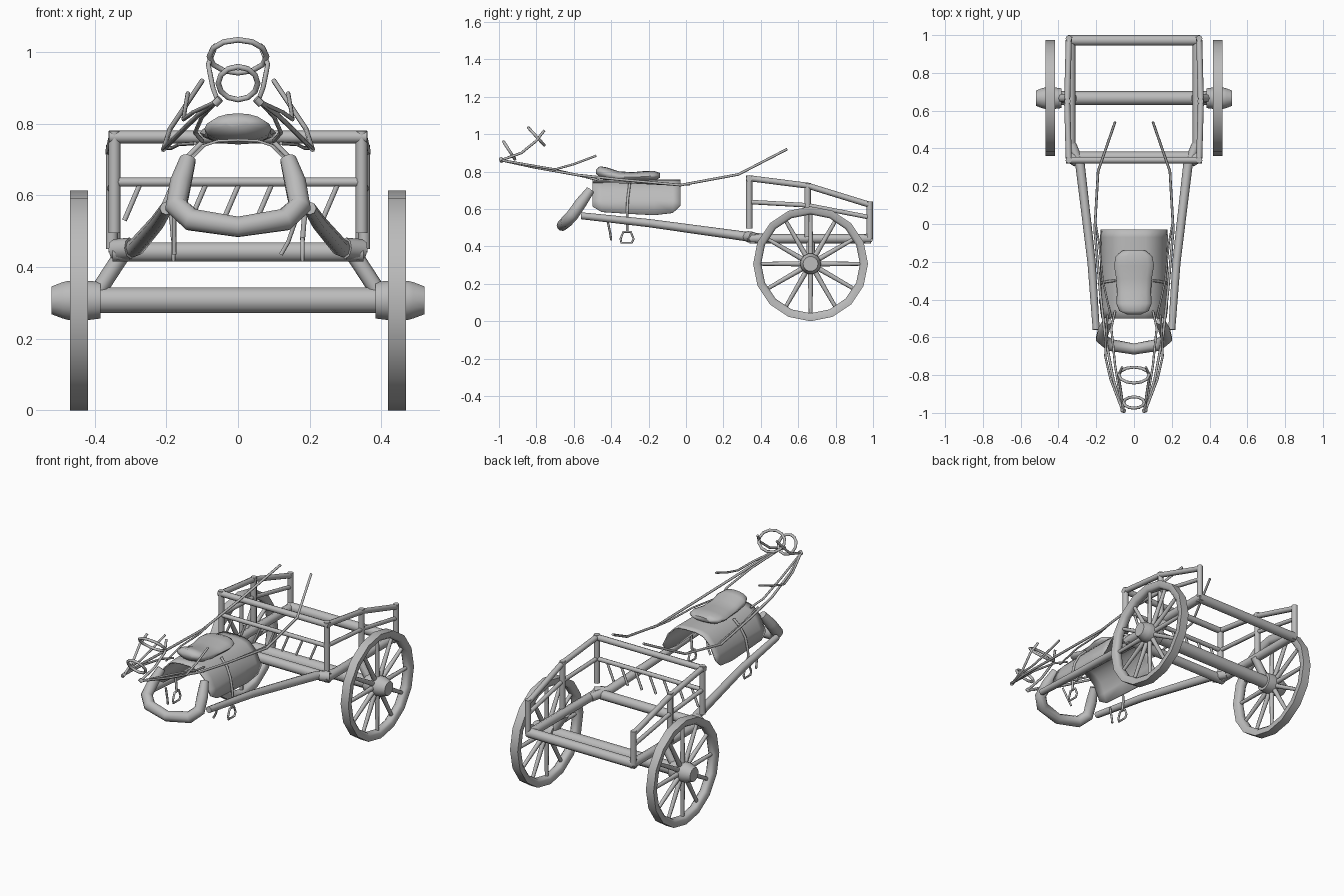
import bpy
import bmesh
from math import sin, cos, pi, radians
from mathutils import Vector

cube = bpy.data.objects.get("Cube")
if cube:
    bpy.data.objects.remove(cube)

grey = bpy.data.materials.new("plain_grey")
grey.use_nodes = True
grey.diffuse_color = (0.5, 0.5, 0.5, 1)
grey.node_tree.nodes["Principled BSDF"].inputs["Base Color"].default_value = (0.5, 0.5, 0.5, 1)


def finish(ob, angle=65):
    """Give the part its colour and smooth shading with sharp edges kept."""
    ob.data.materials.append(grey)
    bpy.ops.object.select_all(action='DESELECT')
    ob.select_set(True)
    bpy.context.view_layer.objects.active = ob
    if ob.type == 'CURVE':
        bpy.ops.object.convert(target='MESH')
    bpy.ops.object.shade_smooth_by_angle(angle=radians(angle))


def tube(name, paths, radius, mirror=False, cyclic=False, res=2):
    """Round bars along point paths; an optional fourth value scales the radius."""
    curve = bpy.data.curves.new(name, 'CURVE')
    curve.dimensions = '3D'
    curve.bevel_depth = radius
    curve.bevel_resolution = res
    curve.use_fill_caps = True
    for side in ((1, -1) if mirror else (1,)):
        for path in paths:
            spline = curve.splines.new('POLY')
            spline.points.add(len(path) - 1)
            spline.use_cyclic_u = cyclic
            for p, co in zip(spline.points, path):
                p.co = (co[0] * side, co[1], co[2], 1)
                p.radius = co[3] if len(co) > 3 else 1
    ob = bpy.data.objects.new(name, curve)
    bpy.context.collection.objects.link(ob)
    finish(ob)


def mesh_part(name, bm):
    bmesh.ops.recalc_face_normals(bm, faces=bm.faces)
    me = bpy.data.meshes.new(name)
    bm.to_mesh(me)
    bm.free()
    ob = bpy.data.objects.new(name, me)
    bpy.context.collection.objects.link(ob)
    return ob


def loft(bm, rings, closed, wrap=False):
    """Skin rows of points; closed joins row ends, wrap joins last row to first."""
    rows = [[bm.verts.new(p) for p in ring] for ring in rings]
    pairs = list(zip(rows, rows[1:])) + ([(rows[-1], rows[0])] if wrap else [])
    for a, b in pairs:
        n = len(a)
        for i in range(n if closed else n - 1):
            j = (i + 1) % n
            bm.faces.new((a[i], a[j], b[j], b[i]))
    if closed and not wrap:
        bm.faces.new(rows[0])
        bm.faces.new(rows[-1])


def lathe(name, profile, centre, sides, wrap):
    """Spin an (x, radius) profile about a sideways axis."""
    bm = bmesh.new()
    rings = [[centre + Vector((x, r * cos(2 * pi * i / sides), r * sin(2 * pi * i / sides)))
              for i in range(sides)] for x, r in profile]
    loft(bm, rings, True, wrap)
    finish(mesh_part(name, bm), 50)


# Wheels, hubs and spokes
AXLE_Y, AXLE_Z = 0.666, 0.307
rim = [(-.025, .307), (.025, .307), (.025, .276), (.013, .264), (-.013, .264), (-.025, .276)]
hub = [(-.06, .052), (-.03, .056), (.03, .056), (.045, .052), (.076, .04)]
for side, label in ((1, "left"), (-1, "right")):
    c = Vector((.444 * side, AXLE_Y, AXLE_Z))
    lathe(label + "_wheel_rim", rim, c, 16, True)
    lathe(label + "_hub", [(x * side, r) for x, r in hub], c, 14, False)
    spokes = []
    for i in range(12):
        d = Vector((0, cos(i * pi / 6), sin(i * pi / 6)))
        spokes.append([(*(c + d * .04), 1.4), (*(c + d * .27), 1)])
    tube(label + "_spokes", spokes, .010)
tube("axle", [[(-.39, AXLE_Y, AXLE_Z), (.39, AXLE_Y, AXLE_Z)]], .037, res=3)

# Cart bed frame
for label, y in (("front", .355), ("rear", .972)):
    tube(label + "_bed_beam", [[(-.35, y, .442), (.35, y, .442)]], .028, res=3)
tube("bed_side_rails", [[(.335, .34, .442), (.335, .99, .442)]], .025, mirror=True)
tube("axle_brackets", [[(.32, AXLE_Y, .44), (.395, AXLE_Y, .325)]], .023, mirror=True)

# Box posts, rails and slanted slats
tube("box_posts", [[(.345, .338, .78), (.345, .338, .495)],
                   [(.352, .65, .74), (.352, .65, .45)],
                   [(.345, .982, .64), (.345, .982, .44)]], .017, mirror=True)
tube("upper_side_rails", [[(.345, .335, .765), (.354, .65, .725), (.345, .985, .622)]], .016, mirror=True)
tube("lower_side_rails", [[(.345, .335, .638), (.354, .65, .62), (.345, .985, .555)]], .012, mirror=True)
tube("front_top_rail", [[(-.36, .338, .763), (.36, .338, .763)]], .018)
tube("front_middle_rail", [[(-.34, .338, .637), (.34, .338, .637)]], .013)
slats = [(-.272 + .092 * i, .338, .635) for i in range(7)]
tube("front_slats", [[p, (p[0] - .045, .338, .53)] for p in slats], .007)

# Shafts with joints at the bed
tube("shafts", [[(.2, -.56, .564, .8), (.225, -.2, .525, .95), (.285, .31, .455, 1.1), (.33, .42, .442, 1.1)]],
     .023, mirror=True)
tube("shaft_joints", [[(.3, .33, .452), (.345, .36, .448)]], .03, mirror=True)

# Padded collar
half = [(.14, -.512, .7, .75), (.16, -.56, .635, 1), (.172, -.605, .57, 1.05), (.13, -.64, .532, 1.05)]
tube("collar", [half + [(0, -.662, .512, .95)] + [(-x, y, z, r) for x, y, z, r in reversed(half)]],
     .031, res=3)

# Draped blanket: an open arch with a curved lower hem
bm = bmesh.new()
rings = []
for y, hem, w in ((-.5, .615, .96), (-.45, .585, 1), (-.3, .575, 1),
                  (-.17, .568, 1), (-.07, .58, 1), (-.03, .62, .98)):
    arch = [(0, .758), (.06, .755), (.1, .742), (.142, .7), (.168, .645), (.18, hem)]
    rings.append([Vector((-x * w, y, z)) for x, z in reversed(arch[1:])]
                 + [Vector((x * w, y, z)) for x, z in arch])
loft(bm, rings, False)
blanket = mesh_part("blanket", bm)
solid = blanket.modifiers.new("thickness", 'SOLIDIFY')
solid.thickness = .007
finish(blanket)

# Saddle seat: oval sections along its length, raised at both ends
bm = bmesh.new()
rings = []
for y, z, w, h in ((-.48, .8, .035, .012), (-.46, .797, .078, .032), (-.42, .786, .094, .036),
                   (-.36, .772, .09, .03), (-.29, .77, .094, .027), (-.22, .774, .106, .029),
                   (-.17, .777, .096, .027), (-.14, .78, .06, .013)):
    rings.append([Vector((w * cos(i * pi / 8), y, z + h * sin(i * pi / 8))) for i in range(16)])
loft(bm, rings, True)
finish(mesh_part("saddle", bm))

# Girth straps, loose straps and stirrups
tube("girth_straps", [[(.1, -.3, .748), (.142, -.305, .706), (.17, -.312, .65), (.184, -.315, .58),
                       (.186, -.315, .53)]], .007, mirror=True)
tube("loose_straps", [[(.165, -.42, .54), (.14, -.405, .47), (.12, -.4, .435)],
                      [(-.178, -.42, .54), (-.178, -.405, .47), (-.178, -.4, .435)]], .006)
tube("stirrup_straps", [[(.186, -.315, .55), (.18, -.315, .475)]], .007, mirror=True)
tube("stirrups", [[(.18, -.335, .478), (.18, -.295, .478), (.18, -.28, .44),
                   (.18, -.29, .42), (.18, -.345, .42), (.18, -.35, .44)]],
     .006, mirror=True, cyclic=True)

# Long reins reaching back, short reins and saddle lines
tube("long_reins", [[(.06, -.99, .862), (.11, -.82, .825), (.155, -.58, .782), (.18, -.35, .757),
                     (.208, -.03, .728), (.19, .28, .785), (.1, .54, .92)]], .007, mirror=True)
tube("short_reins", [[(.14, -.48, .885), (.148, -.6, .84), (.152, -.7, .812), (.125, -.82, .832),
                      (.06, -.99, .862)]], .006, mirror=True)
tube("saddle_lines", [[(.06, -.99, .862), (.1, -.75, .82), (.12, -.55, .775), (.1, -.46, .752)]],
     .006, mirror=True)
tube("blanket_lines", [[(.12, -.5, .745), (.165, -.3, .742), (.185, -.1, .732), (.206, .02, .732)]],
     .005, mirror=True)


# Bridle rings and cheek straps
def ring(name, centre, half_width, slope, n=12):
    pts = []
    for i in range(n):
        a = 2 * pi * i / n
        pts.append(tuple(Vector(centre) + Vector((half_width * cos(a), slope[0] * sin(a), slope[1] * sin(a)))))
    tube(name, [pts], .008, cyclic=True)


ring("nose_ring", (0, -.945, .913), .055, (-.03, .046))
ring("head_ring", (0, -.8, .988), .08, (-.042, .046))
tube("cheek_straps", [[(.055, -.992, .86), (.07, -.88, .9), (.083, -.8, .965), (.062, -.758, 1.02)]],
     .007, mirror=True)
tube("bit_ends", [[(.05, -.99, .87), (.065, -.985, .855)]], .011, mirror=True)
